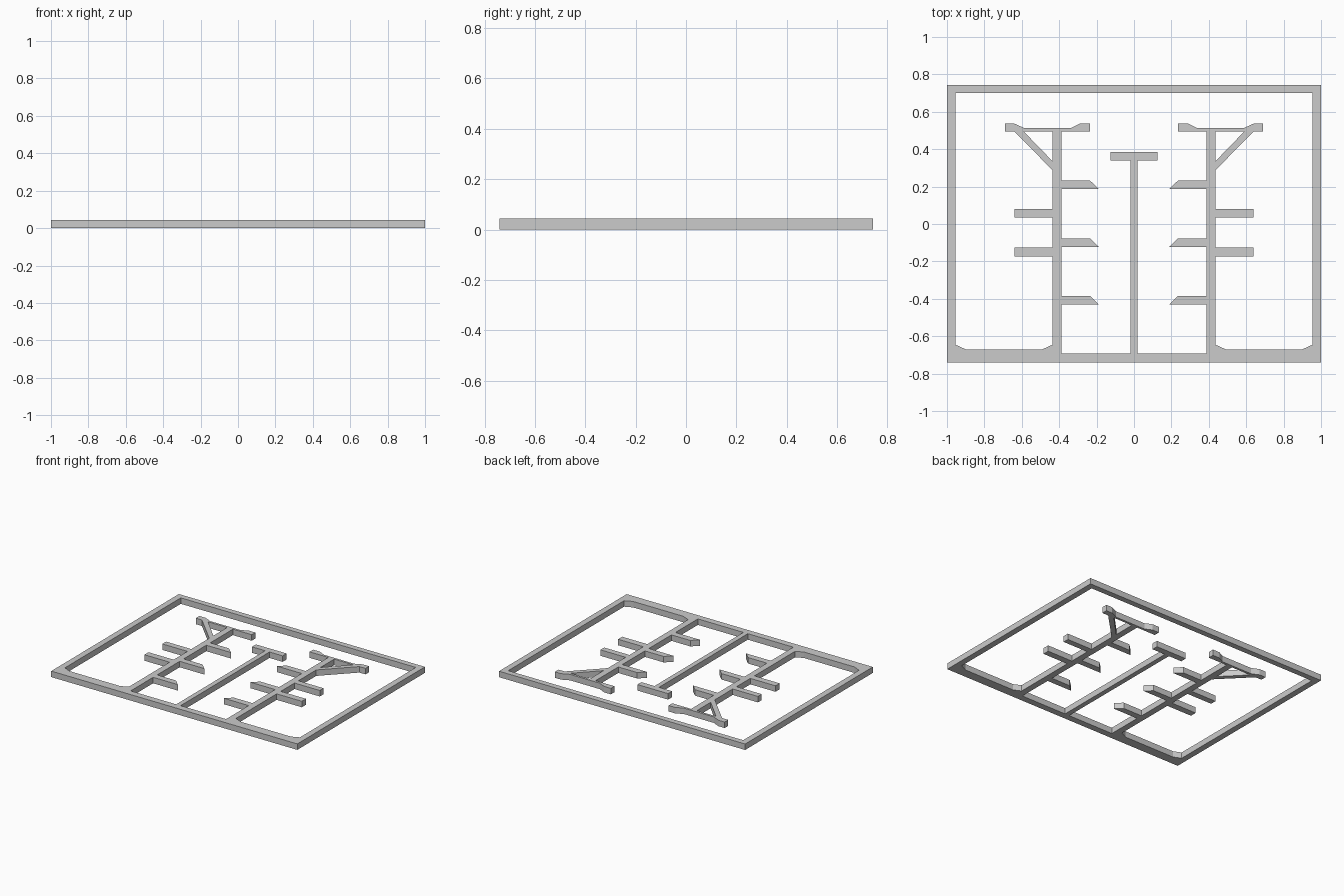
import bpy

if "Cube" in bpy.data.objects:
    bpy.data.objects.remove(bpy.data.objects["Cube"])

HEIGHT = 0.044


def mirrored(half):
    """Close a right-hand half outline with its reflection across x = 0."""
    return half + [(-x, y) for x, y in reversed(half)]


def plate(name, loops):
    """Extrude nested flat outlines (outer edge first, then openings) into a mesh."""
    curve = bpy.data.curves.new(name + "_profile", 'CURVE')
    curve.dimensions = '2D'
    curve.fill_mode = 'BOTH'
    curve.extrude = HEIGHT / 2
    for pts in loops:
        spline = curve.splines.new('POLY')
        spline.points.add(len(pts) - 1)
        for p, (x, y) in zip(spline.points, pts):
            p.co = (x, y, 0, 1)
        spline.use_cyclic_u = True
    tmp = bpy.data.objects.new(name + "_profile", curve)
    bpy.context.collection.objects.link(tmp)
    bpy.context.view_layer.update()
    deps = bpy.context.evaluated_depsgraph_get()
    mesh = bpy.data.meshes.new_from_object(tmp.evaluated_get(deps))
    bpy.data.objects.remove(tmp)
    for v in mesh.vertices:
        v.co.z += HEIGHT / 2
    for f in mesh.polygons:
        f.use_smooth = False
    mesh.name = name
    obj = bpy.data.objects.new(name, mesh)
    bpy.context.collection.objects.link(obj)
    return obj


# Outer edge of the frame
outer = mirrored([(1, 0.742), (1, -0.74)])

# Frame interior with chamfered lower corners
half = [(0.955, 0.70), (0.955, -0.645), (0.90, -0.67), (0.49, -0.67), (0.435, -0.645)]

# Square pegs on the outer side of the post
for y0, y1 in ((-0.173, -0.125), (0.035, 0.079)):
    half += [(0.435, y0), (0.64, y0), (0.64, y1), (0.435, y1)]

# Diagonal brace and top bar with raised ends
half += [(0.435, 0.287), (0.64, 0.495), (0.69, 0.495), (0.69, 0.537),
         (0.64, 0.537), (0.585, 0.512), (0.34, 0.512), (0.29, 0.537),
         (0.235, 0.537), (0.235, 0.495), (0.388, 0.495)]

# Slanted pegs on the inner side of the post
for y in (0.232, -0.077, -0.385):
    half += [(0.388, y), (0.235, y), (0.187, y - 0.046), (0.388, y - 0.046)]

# Central T-shaped post
half += [(0.388, -0.692), (0.018, -0.692), (0.018, 0.34), (0.125, 0.34), (0.125, 0.386)]

# Triangular openings behind the braces
brace = [(0.435, 0.495), (0.435, 0.335), (0.59, 0.495)]
brace_left = [(-x, y) for x, y in brace]

plate("frame_with_pegged_posts", [outer, mirrored(half), brace, brace_left])
